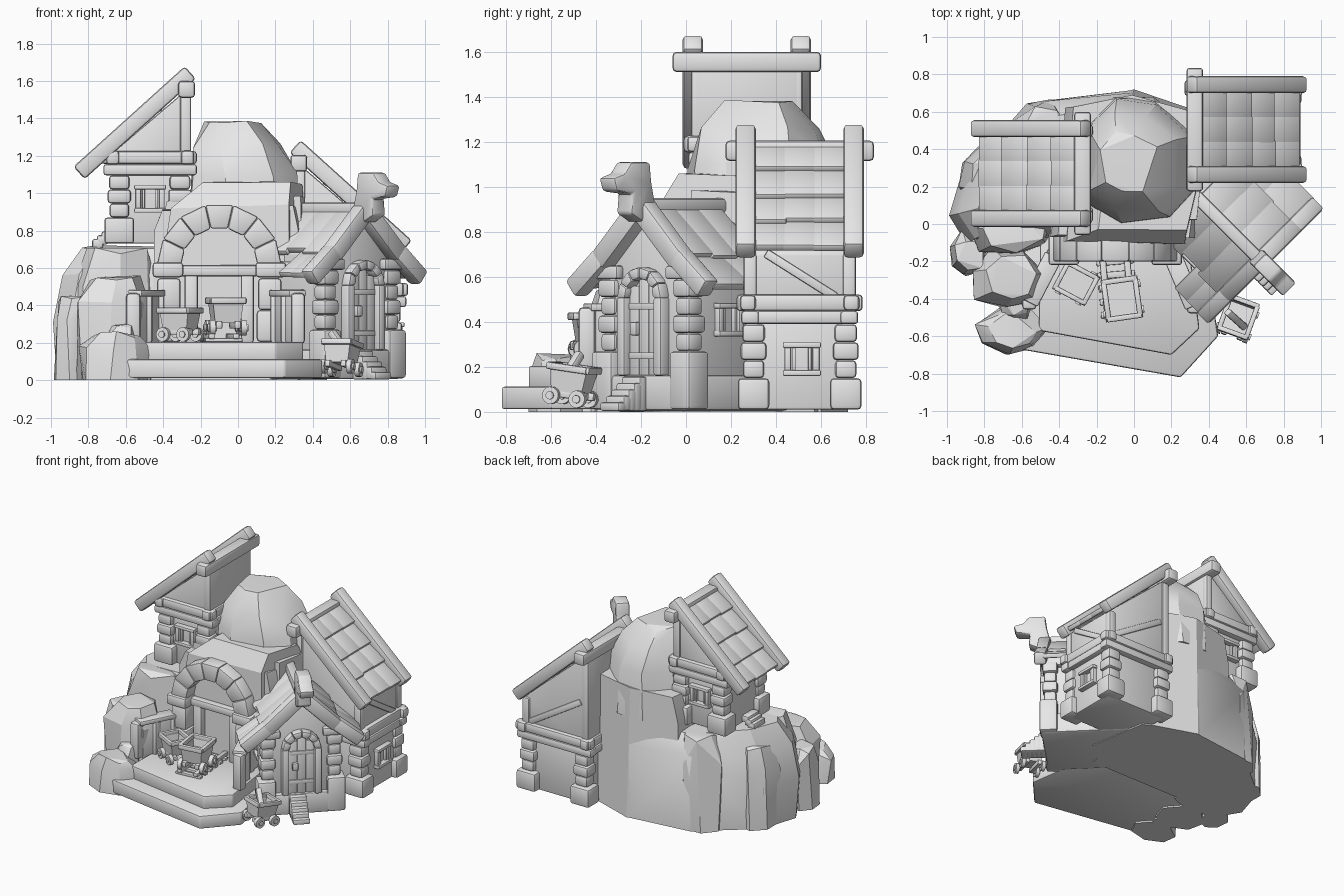
import bpy, bmesh, math, random
from mathutils import Matrix, Vector

random.seed(4)
if "Cube" in bpy.data.objects:
    bpy.data.objects.remove(bpy.data.objects["Cube"])

I = Matrix.Identity(4)
T = lambda x, y, z=0: Matrix.Translation((x, y, z))
R = lambda deg, axis='Z': Matrix.Rotation(math.radians(deg), 4, axis)
grey = bpy.data.materials.new("plain_grey")
grey.use_nodes = True
grey.diffuse_color = (.8, .8, .8, 1)
grey.node_tree.nodes["Principled BSDF"].inputs["Base Color"].default_value = (.8, .8, .8, 1)


def finish(name, bm, M=I, angle=35):
    bm.transform(M)
    bmesh.ops.recalc_face_normals(bm, faces=bm.faces[:])
    me = bpy.data.meshes.new(name)
    bm.to_mesh(me)
    bm.free()
    me.materials.append(grey)
    ob = bpy.data.objects.new(name, me)
    bpy.context.collection.objects.link(ob)
    bpy.ops.object.select_all(action='DESELECT')
    ob.select_set(True)
    bpy.context.view_layer.objects.active = ob
    bpy.ops.object.shade_smooth_by_angle(angle=math.radians(angle))


def soften(bm, verts, b):
    edges = list({e for v in verts for e in v.link_edges})
    bmesh.ops.bevel(bm, geom=edges, offset=b, segments=2, profile=.5, affect='EDGES', clamp_overlap=True)


def block(bm, c, s, m=I):
    v = bmesh.ops.create_cube(bm, size=1, matrix=m @ T(*c) @ Matrix.Diagonal((*s, 1)))["verts"]
    soften(bm, v, min(.018, .25 * min(s)))


def beam(bm, a, b, w, h, m=I):
    a, b = Vector(a), Vector(b)
    d = b - a
    block(bm, (0, 0, 0), (w, d.length, h), m @ T(*((a + b) / 2)) @ d.to_track_quat('Y', 'Z').to_matrix().to_4x4())


def prism(bm, profile, y0, y1, m=I, b=.012):
    # profile in xz, pushed along y
    f = bm.faces.new([bm.verts.new(m @ Vector((x, y0, z))) for x, z in profile])
    ext = bmesh.ops.extrude_face_region(bm, geom=[f])["geom"]
    new = [g for g in ext if isinstance(g, bmesh.types.BMVert)]
    bmesh.ops.translate(bm, verts=new, vec=m.to_3x3() @ Vector((0, y1 - y0, 0)))
    shell = {v for n in new for f in n.link_faces for v in f.verts}
    soften(bm, shell, b)


def arch(bm, n, ri, ro, z, y0, y1, m=I):
    for k in range(n):
        p, q = math.pi * k / n, math.pi * (k + 1) / n
        prism(bm, [(r * math.cos(t), z + r * math.sin(t)) for r, t in ((ri, p), (ro, p), (ro, q), (ri, q))], y0, y1, m)


def ring(cx, cy, rx, ry, n=8):
    a = random.random()
    return [(cx + rx * math.cos(a + k * math.tau / n), cy + ry * math.sin(a + k * math.tau / n)) for k in range(n)]


def rock(name, poly, levels, jit=.03):
    # levels are height, scale and sideways shift of the outline
    bm = bmesh.new()
    cx, cy = (sum(p[i] for p in poly) / len(poly) for i in (0, 1))
    for i, (z, s, dx) in enumerate(levels):
        for x, y in poly:
            j = [random.uniform(-jit, jit) if i else 0 for _ in range(3)]
            bm.verts.new((cx + dx + (x - cx) * s + j[0], cy + (y - cy) * s + j[1], z + j[2]))
    bmesh.ops.convex_hull(bm, input=bm.verts[:])
    bmesh.ops.delete(bm, geom=[v for v in bm.verts if not v.link_faces], context='VERTS')
    bmesh.ops.dissolve_limit(bm, angle_limit=math.radians(12), verts=bm.verts[:], edges=bm.edges[:])
    finish(name, bm, I, 22)


def shingles(bm, a, b, rows, spans, y0, y1):
    # overlapping boards from high point a to low point b in xz
    a, b = Vector(a), Vector(b)
    n = Vector((-(b - a).y, (b - a).x)).normalized()
    n = n if n.y > 0 else -n
    w = (y1 - y0) / spans
    for r in range(rows):
        for s in range(spans):
            p = a.lerp(b, r / rows) - n * .012
            q = a.lerp(b, (r + 1.12 + random.uniform(-.05, .07)) / rows) + n * .014
            y = y0 + w * (s + .5)
            beam(bm, (p.x, y, p.y), (q.x, y, q.y), w * 1.12, .035)


def window(bm, x, y, z, deg, m=I):
    m = m @ T(x, y, z) @ R(deg)
    for s in (-1, 1):
        block(bm, (s * .063, 0, 0), (.03, .05, .13), m)
        block(bm, (0, -.01, s * .062), (.17, .05, .025), m)
        block(bm, (s * .035, 0, 0), (.014, .03, .11), m)


# Houses with a single roof slope
def lean_house(tag, M, wx, z0, zb, windows, braced):
    slope = lambda x: 1.575 - .895 * x
    bm = bmesh.new()
    prism(bm, [(0, z0), (wx, z0), (wx, zb), (0, zb)], -.215, .215)
    prism(bm, [(-.02, zb), (wx, zb), (wx, slope(wx)), (-.02, slope(0))], -.235, .235)
    for w in windows:
        window(bm, *w)
    finish(tag + "_walls", bm, M)
    bm = bmesh.new()
    course = (zb - z0 - .2) / 3
    for x in (.04, wx - .035):
        for y in (-.205, .205):
            block(bm, (x, y, z0 + .07), (.16, .14, .14))
            for k in range(3):
                w = (.105, .125, .11)[k]
                block(bm, (x, y, z0 + .14 + course * (k + .5)), (w, w - .01, course))
    for s in (-1, 1):
        block(bm, (wx / 2, s * .22, zb - .03), (wx + .1, .08, .06))
        block(bm, (wx / 2 + s * wx / 2, 0, zb - .03), (.08, .51, .06))
    finish(tag + "_stones", bm, M)
    bm = bmesh.new()
    for s in (-1, 1):
        beam(bm, (-.05, s * .23, zb + .035), (wx + .06, s * .23, zb + .035), .07, .07)
        beam(bm, (.01, s * .218, zb), (.01, s * .218, 1.55), .06, .06)
        beam(bm, (wx - .02, s * .22, zb), (wx - .02, s * .22, slope(wx)), .06, .06)
        beam(bm, (-.015, s * .24, 1.645), (.58, s * .24, 1.108), .09, .09)
        if braced:
            beam(bm, (.05, s * .23, zb + .34), (wx - .04, s * .23, zb + .07), .03, .045)
    if braced:
        beam(bm, (wx, -.15, slope(wx)), (wx, .16, zb + .06), .03, .04)
    for x in (0, wx):
        beam(bm, (x, -.28, zb + .035), (x, .28, zb + .035), .07, .075)
    beam(bm, (.005, -.33, 1.555), (.005, .33, 1.555), .09, .09)
    finish(tag + "_timbers", bm, M)
    bm = bmesh.new()
    shingles(bm, (.02, 1.585), (.53, 1.13), 4, 3, -.2, .2)
    finish(tag + "_roof", bm, M)


lean_house("tower", T(-.27, .27) @ R(180), .4, .73, 1.155, [(.2, .22, .97, 180), (.2, -.22, .97, 0)], False)
lean_house("back_house", T(.32, .505, -.395), .53, .405, .845, [(.535, .01, .63, 90)], True)

# Gabled cottage, turned to the front right corner
C = T(.24, .24) @ R(45)
bm = bmesh.new()
block(bm, (0, -.27, .085), (.56, .7, .16))
prism(bm, [(-.24, .15), (.24, .15), (.24, .68), (0, .9), (-.24, .68)], -.585, -.02)
window(bm, .245, -.32, .41, 90)
window(bm, -.245, -.32, .41, -90)
finish("cottage_walls", bm, C)
bm = bmesh.new()
for s in (-1, 1):
    block(bm, (s * .245, -.565, .14), (.13, .13, .26))
    for k in range(4):
        w = (.09, .11, .09, .11)[k]
        block(bm, (s * .235, -.555, .31 + k * .08), (w, w, .08))
    block(bm, (s * .115, -.605, .335), (.05, .07, .35))
arch(bm, 6, .088, .14, .505, -.64, -.57)
finish("cottage_stones", bm, C)
bm = bmesh.new()
for x, top in ((-.06, .56), (0, .59), (.06, .56)):
    block(bm, (x, -.595, .08 + top / 2), (.059, .02, top - .16))
block(bm, (-.045, -.615, .37), (.04, .03, .06))
for z in (.25, .47):
    block(bm, (0, -.607, z), (.17, .012, .03))
finish("cottage_door", bm, C)
bm = bmesh.new()
for k in range(5):
    block(bm, (-.03, -.635 - .033 * k, .08 - .014 * k), (.12, .05, .155 - .029 * k))
finish("cottage_steps", bm, C)
bm = bmesh.new()
for s in (-1, 1):
    beam(bm, (0, -.615, .91), (s * .25, -.615, .67), .09, .1)
    beam(bm, (s * .235, -.615, .69), (s * .415, -.615, .545), .09, .095)
    beam(bm, (s * .25, -.6, .6), (s * .25, -.1, .6), .06, .07)
    beam(bm, (s * .3, -.6, .62), (s * .15, -.6, .62), .05, .06)
beam(bm, (0, -.66, .915), (0, -.08, .915), .07, .07)
finish("cottage_timbers", bm, C)
bm = bmesh.new()
for s, back in ((-1, -.4), (1, -.15)):
    shingles(bm, (0, .92), (s * .23, .7), 1, 3, -.58, -.15)
    shingles(bm, (s * .21, .715), (s * .39, .57), 1, 2, -.58, back)
finish("cottage_roof", bm, C)
bm = bmesh.new()
head = [(.57, .9), (.65, .84), (.73, .88), (.72, .97), (.82, .98), (.84, 1.04), (.77, 1.06), (.73, 1.11), (.61, 1.11), (.6, 1.02)]
prism(bm, head, -.05, .05, R(-90), .015)
finish("gable_head", bm, C)

# Rock hill
hill = [(-.99, .05), (-.9, .34), (-.5, .67), (0, .73), (.42, .58), (.5, .1), (.3, -.06), (-.45, -.06), (-.9, -.1)]
rock("hill_base", hill, [(0, .97, 0), (.3, 1, 0), (.56, .95, .01), (.71, .8, .02)], .012)
back = [(-.42, 0), (.34, 0), (.38, .2), (.35, .6), (0, .72), (-.36, .63)]
rock("hill_middle", back, [(0, 1, 0), (.78, 1, 0), (.97, .94, 0)], .015)
front = [(-.46, -.08), (.32, -.08), (.37, .25), (-.44, .25)]
rock("hill_front", front, [(0, 1, 0), (.8, .98, 0), (.92, .9, 0)], .015)
rock("hill_brow", [(-.38, -.09), (.27, -.1), (.37, .3), (-.35, .3)], [(.6, 1.05, -.01), (.93, .97, 0), (1.06, .7, .09)], .012)
dome = [(-.25, .12), (-.08, 0), (.18, .02), (.32, .18), (.32, .48), (.1, .66), (-.1, .66), (-.25, .5)]
rock("hill_dome", dome, [(.75, 1.06, 0), (1.1, .98, 0), (1.25, .8, -.03), (1.37, .48, -.06)], .02)
for name, spec, top in (("left_boulder", (-.68, -.29, .19, .16), .56), ("front_boulder", (-.66, -.57, .18, .13), .25),
                        ("outer_boulder", (-.89, -.16, .1, .12), .45), ("corner_boulder", (-.64, -.43, .09, .09), .3),
                        ("side_boulder", (-.8, .26, .13, .16), .62), ("back_boulder", (-.5, .52, .16, .14), .72),
                        ("ledge_boulder", (-.66, -.04, .22, .13), .71)):
    rock(name, ring(*spec, 7), [(0, 1, 0), (top * .72, 1.02, 0), (top * .97, .74, .02)], .02)

# Stepped terrace
flat = R(-90, 'X')
bm = bmesh.new()
prism(bm, [(-.61, -.67), (.25, -.82), (.45, -.6), (.36, 0), (-.6, 0)], -.012, -.112, flat)
prism(bm, [(-.51, -.57), (.2, -.7), (.35, -.56), (.28, 0), (-.5, 0)], -.1, -.205, flat)
finish("terrace", bm)

# Mine entrance
E = T(-.1, 0)
bm = bmesh.new()
arch(bm, 7, .205, .335, .61, -.2, -.04, E)
for s in (-1, 1):
    block(bm, (s * .275, -.13, .59), (.165, .18, .08), E)
    for k in range(2):
        block(bm, (s * .27, -.125, .29 + k * .17), (.14 - .015 * k, .14, .17), E)
finish("entrance_arch", bm)
bm = bmesh.new()
for s in (-1, 1):
    beam(bm, (s * .15, -.11, .2), (s * .15, -.11, .57), .07, .06, E)
beam(bm, (-.21, -.12, .585), (.21, -.12, .585), .06, .06, E)
finish("entrance_timbers", bm)

# Rails and sleepers
bm = bmesh.new()
rail = T(-.09, -.33, .205) @ R(5)
for s in (-1, 1):
    beam(bm, (s * .065, -.18, .03), (s * .065, .25, .03), .035, .03, rail)
for k in range(6):
    block(bm, (0, -.15 + k * .07, .01), (.2, .035, .02), rail)
finish("rails", bm)

# Fence panels
for side, a, b in (("left", (-.56, -.42), (-.43, -.17)), ("right", (.21, -.18), (.32, -.44))):
    bm = bmesh.new()
    a, b = Vector(a), Vector(b)
    beam(bm, (*a, .33), (*b, .33), .05, .26)
    for k in range(3):
        p = a.lerp(b, k / 2)
        block(bm, (p.x, p.y, .33), (.075, .075, .27))
    beam(bm, (*a, .465), (*b, .465), .1, .035)
    finish(side + "_fence", bm)


# Mine carts
def cart(name, M):
    bm = bmesh.new()
    tub = bmesh.ops.create_cube(bm, size=1, matrix=T(0, 0, .135) @ Matrix.Diagonal((.17, .2, .13, 1)))["verts"]
    for v in tub:
        if v.co.z < .13:
            v.co.x *= .8
            v.co.y *= .8
    top = max(bm.faces, key=lambda f: f.calc_center_median().z)
    bmesh.ops.inset_region(bm, faces=[top], thickness=.02)
    bmesh.ops.translate(bm, verts=top.verts[:], vec=(0, 0, -.08))
    for s in (-1, 1):
        block(bm, (s * .085, 0, .19), (.03, .2, .035))
        block(bm, (0, s * .1, .19), (.19, .03, .035))
        block(bm, (s * .05, 0, .06), (.035, .22, .04))
        for t in (-1, 1):
            wheel = T(s * .085, t * .07, .045) @ R(90, 'Y')
            for r, d in ((.043, .03), (.02, .05)):
                bmesh.ops.create_cone(bm, cap_ends=True, segments=14, radius1=r, radius2=r, depth=d, matrix=wheel)
    finish(name, bm, M)


cart("rail_cart", T(-.065, -.4, .235) @ R(8))
cart("parked_cart", T(-.31, -.315, .205) @ R(62) @ Matrix.Scale(.88, 4))
cart("yard_cart", T(.55, -.52, .025) @ R(-20) @ R(-8, 'X') @ Matrix.Scale(.9, 4))
bm = bmesh.new()
beam(bm, (.59, -.55, .13), (.5, -.47, .26), .04, .04)
finish("yard_cart_log", bm)

# Small steps beside the tower
bm = bmesh.new()
for k in range(3):
    block(bm, (-.7 - .025 * k, .22, .77 - .02 * k), (.06, .14, .05))
finish("tower_steps", bm)
